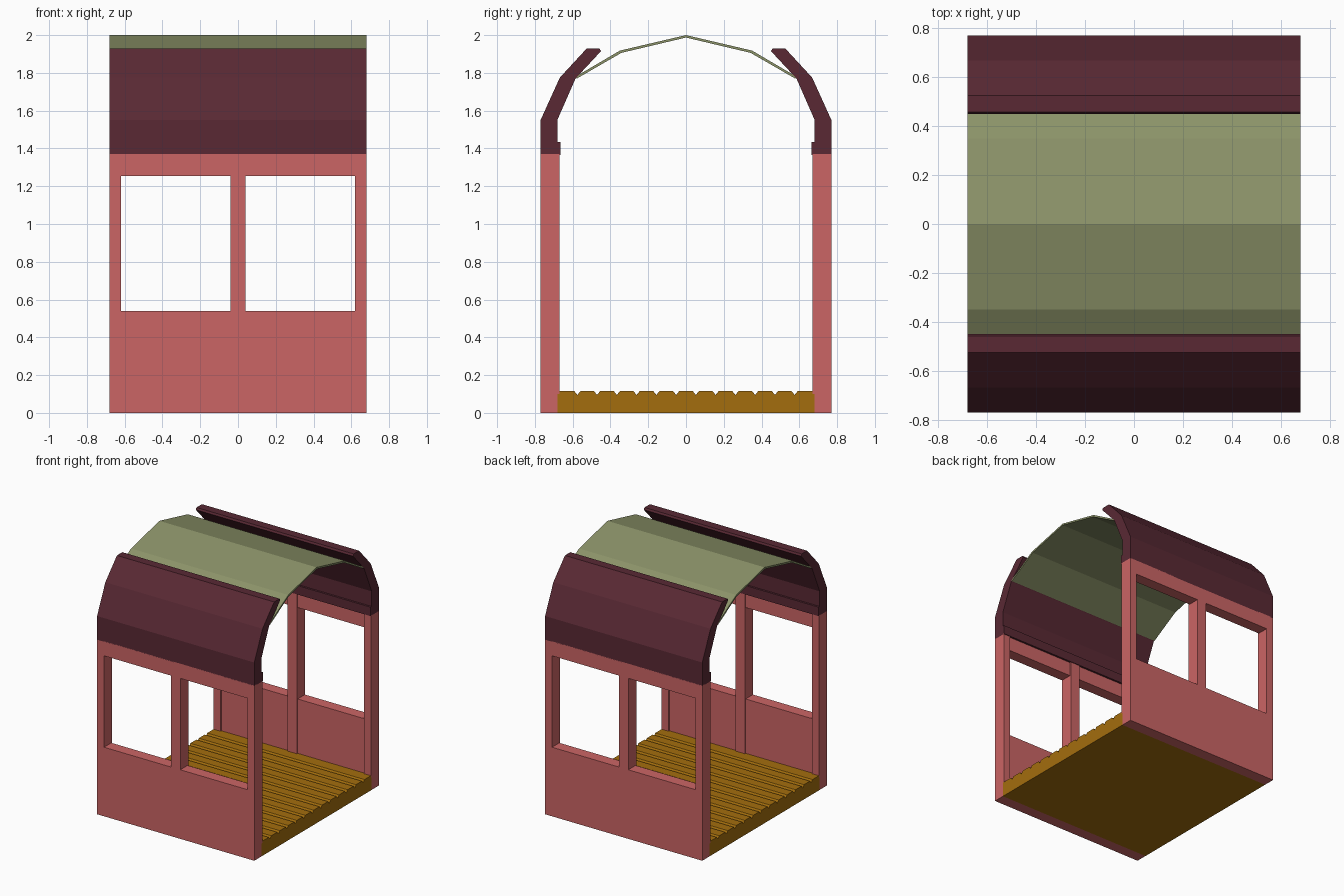
import bpy, bmesh

if "Cube" in bpy.data.objects:
    bpy.data.objects.remove(bpy.data.objects["Cube"])

HALF = 0.68  # half length along x


def material(name, rgb):
    m = bpy.data.materials.new(name)
    m.diffuse_color = (*rgb, 1)
    m.use_nodes = True
    m.node_tree.nodes["Principled BSDF"].inputs["Base Color"].default_value = m.diffuse_color
    return m


PINK = material("pink_paint", (0.60, 0.13, 0.13))
MAROON = material("maroon_paint", (0.10, 0.022, 0.034))
GREEN = material("green_canvas", (0.26, 0.29, 0.14))
WOOD = material("golden_wood", (0.37, 0.155, 0.004))


def finish(name, bm, mat, mirror=False):
    bmesh.ops.recalc_face_normals(bm, faces=bm.faces)
    me = bpy.data.meshes.new(name)
    bm.to_mesh(me)
    bm.free()
    me.materials.append(mat)
    ob = bpy.data.objects.new(name, me)
    bpy.context.collection.objects.link(ob)
    if mirror:
        mod = ob.modifiers.new("other_side", 'MIRROR')
        mod.use_axis = (False, True, False)
        mod.use_mirror_merge = False
    return ob


def push(bm, faces, vec):
    """Extrude a set of faces into a closed solid."""
    res = bmesh.ops.extrude_face_region(bm, geom=faces, use_keep_orig=True)
    bmesh.ops.translate(bm, vec=vec,
                        verts=[g for g in res["geom"] if isinstance(g, bmesh.types.BMVert)])


def extrusion(name, profile, mat, mirror=False):
    """Closed (y, z) profile swept along the full length."""
    bm = bmesh.new()
    face = bm.faces.new([bm.verts.new((-HALF, y, z)) for y, z in profile])
    push(bm, [face], (2 * HALF, 0, 0))
    return finish(name, bm, mat, mirror)


# Side walls: a grid of cells with two window openings left out
xs = [-HALF, -0.62, -0.04, 0.04, 0.62, HALF]
zs = [0, 0.54, 1.255, 1.37]
bm = bmesh.new()
grid = [[bm.verts.new((x, -0.77, z)) for z in zs] for x in xs]
cells = [bm.faces.new((grid[i][j], grid[i + 1][j], grid[i + 1][j + 1], grid[i][j + 1]))
         for i in range(5) for j in range(3) if not (j == 1 and i in (1, 3))]
push(bm, cells, (0, 0.09, 0))
finish("side_walls", bm, PINK, mirror=True)

# Slim posts standing proud of the inside of each wall
for name, x0, x1 in (("left_post", -HALF, -0.62), ("middle_post", -0.04, 0.04),
                     ("right_post", 0.62, HALF)):
    bm = bmesh.new()
    face = bm.faces.new([bm.verts.new((x, -0.68, z))
                         for x, z in ((x0, 0.1), (x1, 0.1), (x1, 1.37), (x0, 1.37))])
    push(bm, [face], (0, 0.01, 0))
    finish(name, bm, PINK, mirror=True)

# Plank floor with V grooves between the boards
boards, top, notch, groove = 13, 0.115, 0.016, 0.02
width = 2 * HALF / boards
floor = [(-HALF, 0)]
for i in range(boards):
    y = -HALF + i * width
    if i == 0:
        floor.append((y, top))
    else:
        floor += [(y, top - groove), (y + notch, top)]
    floor.append((y + width - (notch if i < boards - 1 else 0), top))
floor.append((HALF, 0))
extrusion("plank_floor", floor, WOOD)

# Curved eaves on both sides
extrusion("roof_eaves", [
    (-0.77, 1.365), (-0.77, 1.55), (-0.668, 1.775), (-0.525, 1.93), (-0.458, 1.93),
    (-0.45, 1.915), (-0.585, 1.77), (-0.68, 1.553), (-0.68, 1.435), (-0.665, 1.435),
    (-0.665, 1.365)], MAROON, mirror=True)

# Thin faceted roof canopy between the eaves
outer = [(-0.585, 1.78), (-0.35, 1.918), (0, 2.0), (0.35, 1.918), (0.585, 1.78)]
inner = [(0.578, 1.77), (0.342, 1.906), (0, 1.987), (-0.342, 1.906), (-0.578, 1.77)]
extrusion("roof_canopy", outer + inner, GREEN)
